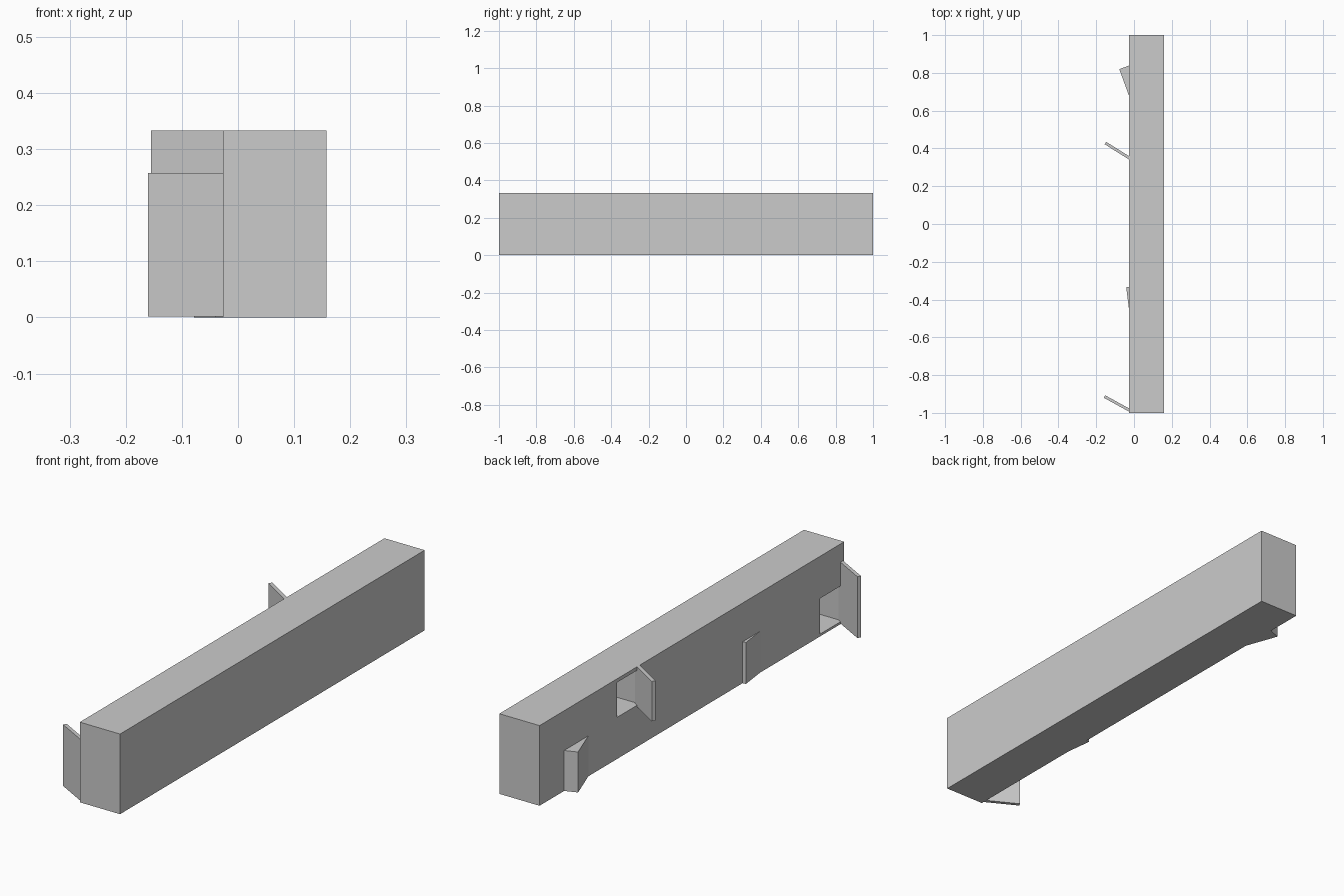
import bpy
from math import atan2
from mathutils import Matrix, Vector

if "Cube" in bpy.data.objects:
    bpy.data.objects.remove(bpy.data.objects["Cube"])


def box(name, lo, hi):
    """Axis-aligned box between two corners."""
    lo, hi = Vector(lo), Vector(hi)
    bpy.ops.mesh.primitive_cube_add(size=1)
    ob = bpy.context.object
    ob.name = name
    ob.data.transform(Matrix.Translation((lo + hi) / 2) @ Matrix.Diagonal((*(hi - lo), 1)))
    return ob


def door(name, hinge, tip, thick, z0, z1):
    """Swung-open panel; hinge-to-tip is its outer face, thickness goes toward +x/+y."""
    d = Vector(tip) - Vector(hinge)
    ob = box(name, (0, -thick, z0), (d.length, 0, z1))
    ob.location = (*hinge, 0)
    ob.rotation_euler.z = atan2(d.y, d.x)
    return ob


# Long cabinet body
body = box("cabinet_body", (-0.027, -1, 0), (0.158, 1, 0.333))

# Open compartments recessed into the left side
for name, y0, y1, z0, z1 in [("upper_compartment", 0.345, 0.492, 0.173, 0.318),
                             ("lower_compartment", -0.985, -0.842, 0.010, 0.158)]:
    cutter = box(name + "_cutter", (-0.1, y0, z0), (0.076, y1, z1))
    cutter.hide_render = True
    mod = body.modifiers.new(name, 'BOOLEAN')
    mod.object = cutter
    mod.solver = 'EXACT'
    bpy.context.view_layer.objects.active = body
    bpy.ops.object.modifier_apply(modifier=mod.name)
    bpy.data.objects.remove(cutter)

# Wide-open thin doors
door("upper_door", (-0.016, 0.335), (-0.155, 0.422), 0.015, 0.167, 0.333)
door("lower_door", (-0.014, -1.0), (-0.160, -0.920), 0.015, 0.002, 0.257)

# Partly open thick drawer fronts
door("ajar_door_far", (-0.021, 0.663), (-0.078, 0.82), 0.07, 0, 0.168)
door("ajar_door_middle", (-0.022, -0.49), (-0.041, -0.335), 0.05, 0, 0.172)
